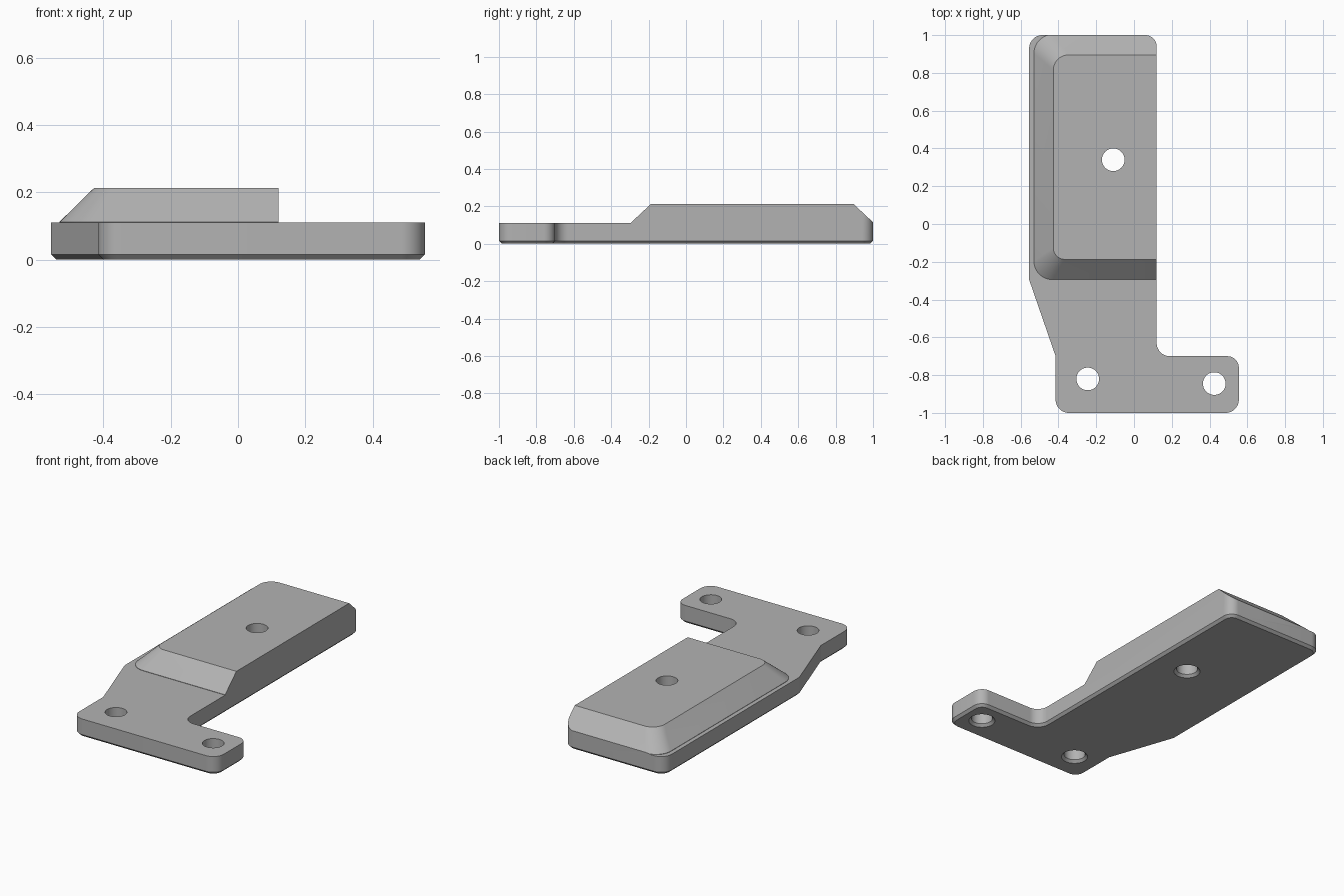
import bpy, bmesh, math
from mathutils import Vector

cube = bpy.data.objects.get("Cube")
if cube:
    bpy.data.objects.remove(cube, do_unlink=True)

grey = bpy.data.materials.new("Mid grey")
grey.use_nodes = True
colour = (0.45, 0.45, 0.45, 1)
grey.diffuse_color = colour
grey.node_tree.nodes["Principled BSDF"].inputs["Base Color"].default_value = colour


def rounded(corners, steps=12):
    """Outline from (x, y, radius) corners, each filleted with an arc."""
    points = []
    for i, (x, y, r) in enumerate(corners):
        p = Vector((x, y))
        if r == 0:
            points.append(p)
            continue
        a = (Vector(corners[i - 1][:2]) - p).normalized()
        b = (Vector(corners[(i + 1) % len(corners)][:2]) - p).normalized()
        half = a.angle(b) / 2
        centre = p + (a + b).normalized() * r / math.sin(half)
        start = p + a * r / math.tan(half) - centre
        end = p + b * r / math.tan(half) - centre
        sweep = start.angle(end)
        for k in range(steps + 1):
            t = sweep * k / steps
            arc = start * math.sin(sweep - t) + end * math.sin(t)
            points.append(centre + arc / math.sin(sweep))
    return points


def inset(points, d):
    """Move a counter-clockwise outline inwards by d."""
    result = []
    for i, p in enumerate(points):
        e1 = (p - points[i - 1]).normalized()
        e2 = (points[(i + 1) % len(points)] - p).normalized()
        n1, n2 = Vector((-e1.y, e1.x)), Vector((-e2.y, e2.x))
        result.append(p + (n1 + n2) * d / (1 + n1.dot(n2)))
    return result


def loft(name, layers):
    """Closed solid through (outline, height) layers."""
    bm = bmesh.new()
    rings = [[bm.verts.new((p.x, p.y, z)) for p in pts] for pts, z in layers]
    bm.faces.new(reversed(rings[0]))
    bm.faces.new(rings[-1])
    for low, high in zip(rings, rings[1:]):
        for i in range(len(low)):
            j = (i + 1) % len(low)
            bm.faces.new((low[i], low[j], high[j], high[i]))
    mesh = bpy.data.meshes.new(name)
    bm.to_mesh(mesh)
    bm.free()
    mesh.materials.append(grey)
    obj = bpy.data.objects.new(name, mesh)
    bpy.context.collection.objects.link(obj)
    return obj


def combine(obj, other, operation):
    mod = obj.modifiers.new("Combine", 'BOOLEAN')
    mod.operation, mod.solver, mod.object = operation, 'EXACT', other
    bpy.context.view_layer.objects.active = obj
    bpy.ops.object.modifier_apply(modifier=mod.name)
    bpy.data.objects.remove(other, do_unlink=True)


TOP, PAD_TOP, CHAMFER = 0.11, 0.213, 0.015

# Plate outline with a chamfered underside
outline = rounded([(-0.415, -1, 0.07), (0.555, -1, 0.07), (0.555, -0.7, 0.06),
                   (0.12, -0.7, 0.07), (0.12, 1, 0.06), (-0.555, 1, 0.07),
                   (-0.555, -0.295, 0), (-0.415, -0.7, 0)])
bracket = loft("mounting_bracket", [(inset(outline, CHAMFER), 0),
                                    (outline, CHAMFER), (outline, 0.4)])

# Raised pad with sloping sides, standing on a slab that sets the plate height
base = rounded([(-0.53, -0.295, 0.1), (0.3, -0.295, 0),
                (0.3, 1.003, 0), (-0.53, 1.003, 0.1)])
crest = rounded([(-0.427, -0.187, 0.06), (0.3, -0.187, 0),
                 (0.3, 0.895, 0), (-0.427, 0.895, 0.08)])
pad = loft("pad", [(base, 0.05), (base, TOP + 0.002), (crest, PAD_TOP)])
square = [Vector(p) for p in ((-2, -2), (2, -2), (2, 2), (-2, 2))]
upper = loft("upper_limit", [(square, -0.2), (square, TOP)])
combine(upper, pad, 'UNION')
combine(bracket, upper, 'INTERSECT')

# Screw holes, countersunk slightly from below
for x, y in ((-0.11, 0.34), (-0.245, -0.82), (0.425, -0.845)):
    def circle(r):
        return [Vector((x + r * math.cos(a * math.tau / 48),
                        y + r * math.sin(a * math.tau / 48))) for a in range(48)]
    hole = loft("hole", [(circle(0.09), -CHAMFER), (circle(0.06), CHAMFER),
                         (circle(0.06), 0.5)])
    combine(bracket, hole, 'DIFFERENCE')

# Smooth fillets, crisp edges
bpy.ops.object.select_all(action='DESELECT')
bracket.select_set(True)
bpy.context.view_layer.objects.active = bracket
bpy.ops.object.shade_smooth_by_angle(angle=math.radians(14))
